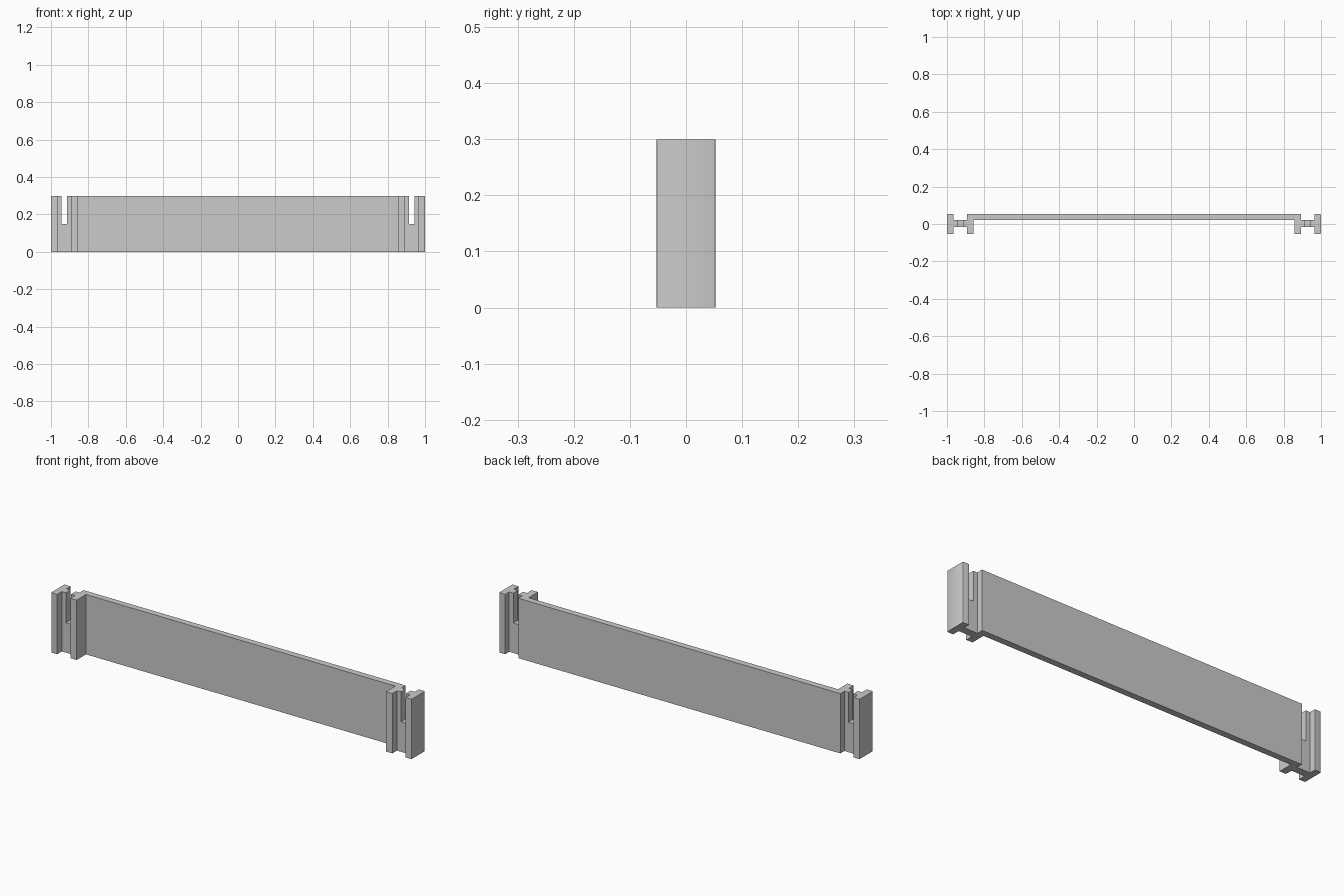
import bpy, bmesh
from mathutils import Vector

cube = bpy.data.objects.get("Cube")
if cube:
    bpy.data.objects.remove(cube, do_unlink=True)

HEIGHT = 0.3
DEPTH = 0.053     # half depth of the flanges
SLOT_X = 0.929    # centre of the end slots

grey = bpy.data.materials.new("light grey")
grey.use_nodes = True
grey.diffuse_color = (0.6, 0.6, 0.6, 1)
grey.node_tree.nodes["Principled BSDF"].inputs["Base Color"].default_value = (0.6, 0.6, 0.6, 1)

# Plan outline of the left half, from the panel front round to the panel back
half = [(0.858, 0.021), (0.858, -DEPTH), (0.893, -DEPTH), (0.893, -0.016),
        (0.966, -0.016), (0.966, -DEPTH), (1, -DEPTH), (1, DEPTH),
        (0.966, DEPTH), (0.966, 0.021), (0.893, 0.021), (0.893, DEPTH)]
outline = half + [(-x, y) for x, y in reversed(half)]

# Panel and both grooved ends as one extrusion
bm = bmesh.new()
base = bm.faces.new([bm.verts.new((x, y, 0)) for x, y in outline])
top = bmesh.ops.extrude_face_region(bm, geom=[base])["geom"]
bmesh.ops.translate(bm, verts=[v for v in top if isinstance(v, bmesh.types.BMVert)],
                    vec=Vector((0, 0, HEIGHT)))
bmesh.ops.recalc_face_normals(bm, faces=bm.faces[:])


def eased(edge):
    """Outer upright corners of the two ends."""
    return all(abs(v.co.x) > 0.99 for v in edge.verts) and \
        abs(edge.verts[0].co.z - edge.verts[1].co.z) > 0.1


bmesh.ops.bevel(bm, geom=[e for e in bm.edges if eased(e)], offset=0.004,
                segments=2, profile=0.5, affect="EDGES")
mesh = bpy.data.meshes.new("slotted_panel")
bm.to_mesh(mesh)
bm.free()
mesh.materials.append(grey)
panel = bpy.data.objects.new("slotted_panel", mesh)
bpy.context.collection.objects.link(panel)

# Slots cut down from the top of each web
for side, name in ((1, "left"), (-1, "right")):
    bpy.ops.mesh.primitive_cube_add(size=1, location=(side * SLOT_X, 0, HEIGHT))
    cutter = bpy.context.object
    cutter.name = name + "_slot_cutter"
    cutter.scale = (0.028, 0.2, HEIGHT)
    cutter.data.materials.append(grey)
    cutter.hide_render = True
    cutter.hide_viewport = True
    cutter.display_type = "WIRE"
    cut = panel.modifiers.new(name + "_slot", "BOOLEAN")
    cut.operation = "DIFFERENCE"
    cut.solver = "EXACT"
    cut.object = cutter

bpy.ops.object.select_all(action="DESELECT")
panel.select_set(True)
bpy.context.view_layer.objects.active = panel
bpy.ops.object.shade_smooth_by_angle()
